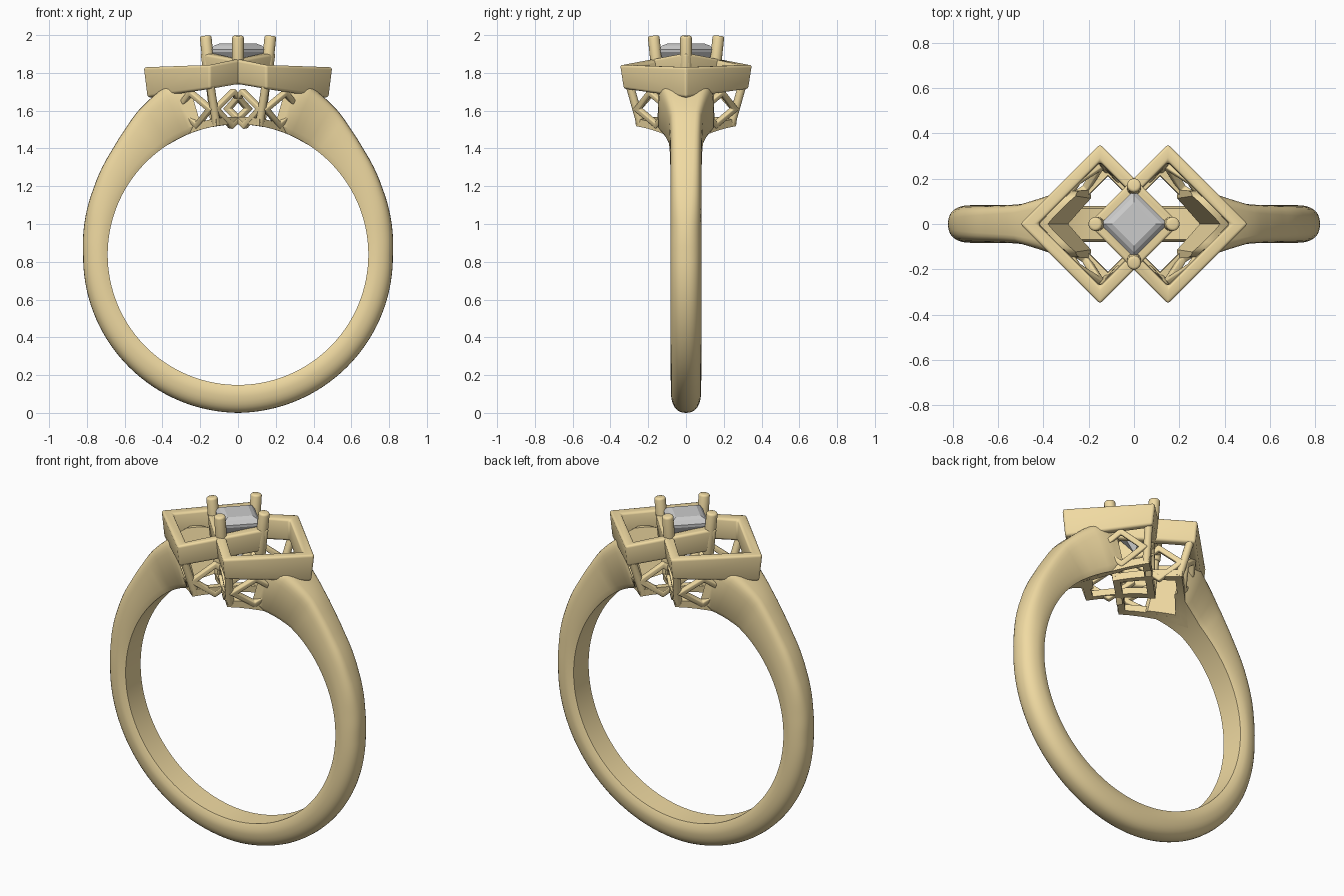
import bpy, bmesh, math
from mathutils import Vector

if "Cube" in bpy.data.objects:
    bpy.data.objects.remove(bpy.data.objects["Cube"])

CZ, RI = 0.838, 0.69          # finger hole centre height and radius
gold = bpy.data.materials.new("gold")
gold.diffuse_color = (0.87, 0.70, 0.36, 1)
gold.use_nodes = True
gold.node_tree.nodes["Principled BSDF"].inputs["Base Color"].default_value = gold.diffuse_color
grey = bpy.data.materials.new("stone_grey")
grey.diffuse_color = (0.62, 0.62, 0.64, 1)
grey.use_nodes = True
grey.node_tree.nodes["Principled BSDF"].inputs["Base Color"].default_value = grey.diffuse_color


def finish(name, bm, mat=gold, bevel=0, angle=40):
    bmesh.ops.recalc_face_normals(bm, faces=bm.faces)
    me = bpy.data.meshes.new(name)
    bm.to_mesh(me)
    bm.free()
    ob = bpy.data.objects.new(name, me)
    bpy.context.collection.objects.link(ob)
    me.materials.append(mat)
    bpy.ops.object.select_all(action='DESELECT')
    ob.select_set(True)
    bpy.context.view_layer.objects.active = ob
    if bevel:
        m = ob.modifiers.new("bevel", 'BEVEL')
        m.width, m.segments, m.limit_method = bevel, 3, 'ANGLE'
        m.angle_limit = math.radians(35)
        bpy.ops.object.modifier_apply(modifier=m.name)
    if angle:
        bpy.ops.object.shade_smooth_by_angle(angle=math.radians(angle))
    return ob


def loft(rings, closed=False):
    """Skin equal-length point loops; closed joins last to first, else capped."""
    bm = bmesh.new()
    vs = [[bm.verts.new(p) for p in r] for r in rings]
    n = len(vs[0])
    for i in range(len(vs) if closed else len(vs) - 1):
        a, b = vs[i], vs[(i + 1) % len(vs)]
        for j in range(n):
            k = (j + 1) % n
            bm.faces.new((a[j], a[k], b[k], b[j]))
    if not closed:
        bm.faces.new(vs[0])
        bm.faces.new(vs[-1])
    return bm


def bar(name, p, q, r, bevel=0):
    p, q = Vector(p), Vector(q)
    bm = bmesh.new()
    bmesh.ops.create_cone(bm, cap_ends=True, segments=16, radius1=r, radius2=r, depth=(q - p).length)
    rot = (q - p).to_track_quat('Z', 'Y')
    for v in bm.verts:
        v.co = rot @ v.co + (p + q) / 2
    return finish(name, bm, bevel=bevel)


def square(c, h, zs, s=1):
    """Diamond-oriented square; corner order: outer tip, front, inner tip, back."""
    ds = [(s, 0), (0, -1), (-s, 0), (0, 1)]
    return [Vector((s * c + h * d[0], h * d[1], z)) for d, z in zip(ds, zs)]


# shank: swept section, wider and taller towards the head
knots = [(16, .95, .15), (21.5, .98, .145), (28, .952, .115), (35, .926, .09), (42, .893, .085),
         (50, .867, .083), (65, .842, .083), (90, .82, .083), (180, .838, .08)]


def section(deg):
    d = deg if deg <= 180 else 360 - deg
    for (a, r0, w0), (b, r1, w1) in zip(knots, knots[1:]):
        if a <= d <= b:
            t = (d - a) / (b - a)
            ro, w = r0 + (r1 - r0) * t, w0 + (w1 - w0) * t
            break
    p = 2.4 + 3.5 * max(0, min(1, (80 - d) / 50))
    rb = RI + 0.03
    prof = [(-.85 * w, RI), (.85 * w, RI)]
    for i in range(17):
        a = math.pi * i / 16
        c, s = math.cos(a), abs(math.sin(a))
        prof.append((math.copysign(abs(c) ** (2 / p), c) * w, rb + (ro - rb) * s ** (2 / p)))
    f = math.radians(deg)
    return [(r * math.sin(f), y, CZ + r * math.cos(f)) for y, r in prof]


N = 120
shank = finish("shank", loft([section(16 + 328 * i / N) for i in range(N + 1)]), angle=0)

# hollow the shank shoulders with a square funnel on each side
for s in (1, -1):
    cut = finish("cutter", loft([square(.12, .15, [1.4] * 4, s), square(.15, .285, [1.9] * 4, s)]), angle=0)
    cut.hide_render = True
    m = shank.modifiers.new("cut", 'BOOLEAN')
    m.operation, m.object, m.solver = 'DIFFERENCE', cut, 'EXACT'
    bpy.context.view_layer.objects.active = shank
    bpy.ops.object.modifier_apply(modifier=m.name)
    bpy.data.objects.remove(cut)
bpy.ops.object.select_all(action='DESELECT')
shank.select_set(True)
bpy.ops.object.shade_smooth_by_angle(angle=math.radians(35))

for s, side in ((1, "right"), (-1, "left")):
    # big interlocking square frame, rising towards the middle
    top, low = [1.83, 1.842, 1.905, 1.842], [1.67, 1.715, 1.77, 1.715]
    finish(side + "_square_frame", loft([square(.15, .335, low, s), square(.15, .355, top, s),
                                         square(.15, .275, top, s), square(.15, .27, low, s)], True), bevel=.014)

    # base square curved to the finger hole
    def curved(h, r):
        cs = square(.115, h, [0] * 4, s)
        pts = [cs[i].lerp(cs[(i + 1) % 4], k / 6) for i in range(4) for k in range(6)]
        return [(p.x, p.y, CZ + math.sqrt(r * r - p.x ** 2)) for p in pts]
    finish(side + "_base_square", loft([curved(.265, RI), curved(.27, RI + .04),
                                        curved(.215, RI + .04), curved(.21, RI)], True))

    # corner posts between base and frame
    up, dn = square(.15, .305, [1.75, 1.76, 1.80, 1.76], s), square(.115, .24, [1.5, 1.53, 1.54, 1.53], s)
    for i, n in ((1, "front"), (2, "inner"), (3, "back")):
        bar(f"{side}_{n}_post", up[i], dn[i], .022)

    # open diamonds filling the gallery walls
    for corner, cn in ((1, "front"), (3, "back")):
        for tip, tn in ((0, "outer"), (2, "inner")):
            f = .37
            a = up[corner].lerp(up[tip], f)
            b = dn[corner].lerp(dn[tip], f)
            u = (up[tip] - up[corner])
            u.z = 0
            u.normalize()
            ctr = (a + b) / 2
            ctr.z = 1.61
            v = (a - b)
            v -= u * v.dot(u)
            v.normalize()
            nrm = u.cross(v) * .017

            def dia(k, off):
                return [ctr + off + u * .145 * k, ctr + off + v * .108 * k,
                        ctr + off - u * .145 * k, ctr + off - v * .108 * k]
            finish(f"{side}_{cn}_{tn}_diamond", loft([dia(1, -nrm), dia(1, nrm), dia(.66, nrm), dia(.66, -nrm)],
                                                     True), bevel=.007)

# four claws leaning outward
for i, n in enumerate(("right", "back", "left", "front")):
    x, y = round(math.cos(i * math.pi / 2)), round(math.sin(i * math.pi / 2))
    bar(n + "_claw", (.145 * x, .145 * y, 1.74), (.172 * x, .172 * y, 1.997), .031, bevel=.012)

# square-cut centre stone
finish("stone", loft([square(0, h, [z] * 4) for h, z in
                      ((.008, 1.75), (.09, 1.84), (.15, 1.91), (.15, 1.925), (.125, 1.945), (.095, 1.956))]),
       grey, angle=0)
